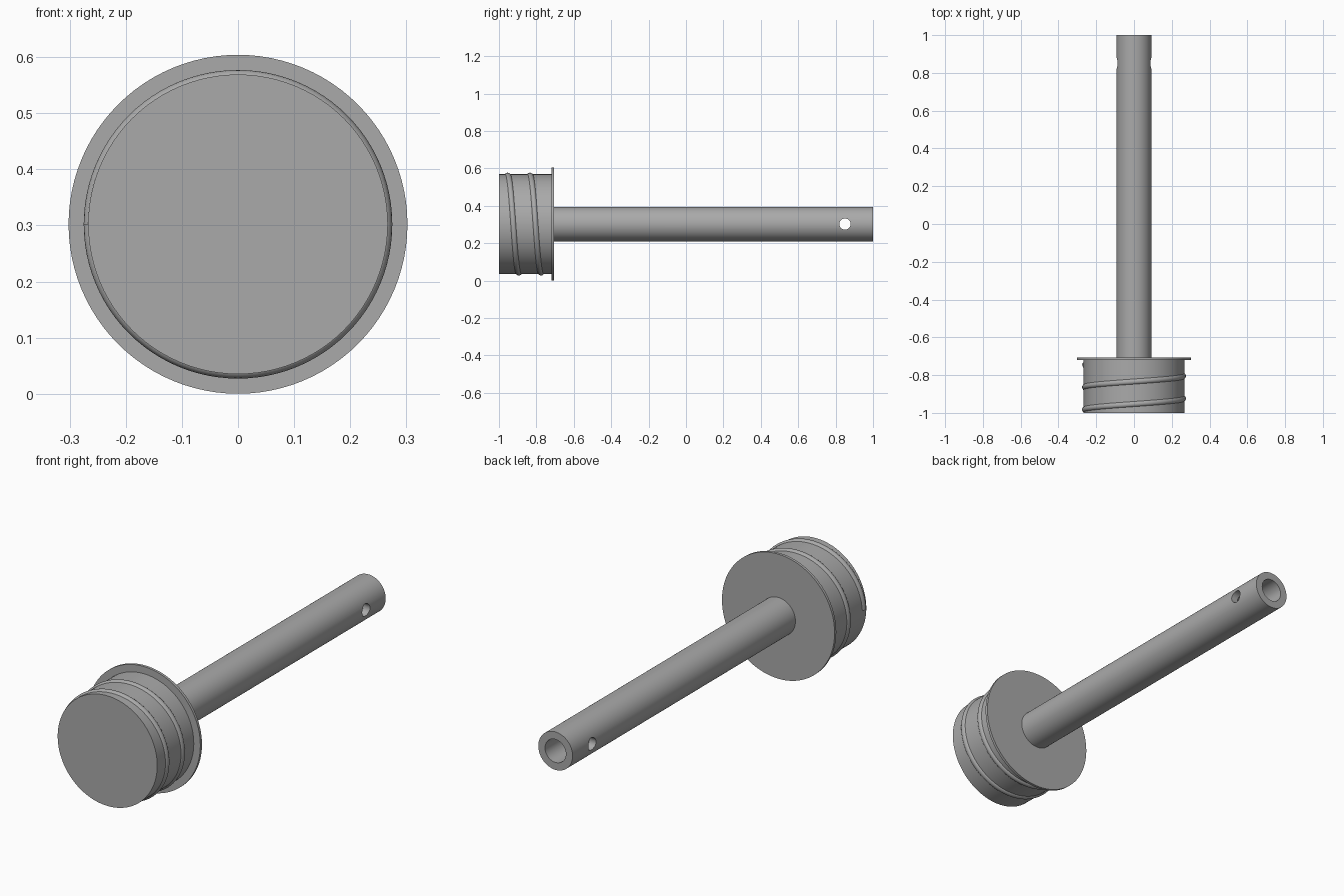
import bpy, bmesh, math
from mathutils import Vector, Matrix

if "Cube" in bpy.data.objects:
    bpy.data.objects.remove(bpy.data.objects["Cube"])

CZ = 0.302          # height of the shared axis, which runs along y
SEG = 96

grey = bpy.data.materials.new("grey plastic")
grey.diffuse_color = (0.4, 0.4, 0.4, 1)
grey.use_nodes = True
grey.node_tree.nodes["Principled BSDF"].inputs["Base Color"].default_value = grey.diffuse_color


def finish(name, bm):
    bmesh.ops.recalc_face_normals(bm, faces=bm.faces)
    me = bpy.data.meshes.new(name)
    bm.to_mesh(me)
    bm.free()
    me.materials.append(grey)
    ob = bpy.data.objects.new(name, me)
    bpy.context.collection.objects.link(ob)
    return ob


def smooth(ob):
    bpy.ops.object.select_all(action='DESELECT')
    ob.select_set(True)
    bpy.context.view_layer.objects.active = ob
    bpy.ops.object.shade_smooth_by_angle(angle=math.radians(35))


def lathe(name, profile):
    """Revolve (radius, y) points about the axis; radius 0 closes an end."""
    bm = bmesh.new()
    vs = [bm.verts.new((r, y, CZ)) for r, y in profile]
    es = [bm.edges.new(p) for p in zip(vs, vs[1:])]
    bmesh.ops.spin(bm, geom=vs + es, cent=(0, 0, CZ), axis=(0, 1, 0),
                   angle=math.tau, steps=SEG, use_merge=False)
    bmesh.ops.remove_doubles(bm, verts=bm.verts, dist=1e-5)
    bmesh.ops.dissolve_degenerate(bm, edges=bm.edges, dist=1e-6)
    return finish(name, bm)


# Plug body with thin flange
smooth(lathe("plug_body", [(0, -1), (0.267, -1), (0.267, -0.72), (0.302, -0.72),
                           (0.302, -0.707), (0, -0.707)]))

# Hollow rod
rod = lathe("hollow_rod", [(0, -0.708), (0.092, -0.708), (0.092, 1), (0.056, 1),
                           (0.056, -0.70), (0, -0.70)])

# Cross hole near the open end of the rod
bm = bmesh.new()
bmesh.ops.create_cone(bm, cap_ends=True, segments=40, radius1=0.03, radius2=0.03, depth=0.4,
                      matrix=Matrix.Translation((0, 0.85, CZ)) @ Matrix.Rotation(math.pi / 2, 4, 'Y'))
cutter = finish("hole_cutter", bm)
cutter.hide_render = True
mod = rod.modifiers.new("cross_hole", 'BOOLEAN')
mod.operation, mod.solver, mod.object = 'DIFFERENCE', 'EXACT', cutter
bpy.context.view_layer.objects.active = rod
bpy.ops.object.modifier_apply(modifier=mod.name)
bpy.data.objects.remove(cutter)
smooth(rod)

# Rounded thread: two turns from the left side, climbing towards the flange
bm = bmesh.new()
TURNS, PITCH, RAD, WIRE, SIDES = 2, 0.119, 0.2585, 0.0165, 16
rings = []
for i in range(TURNS * SEG + 1):
    t = i / SEG
    a = math.pi - math.tau * t
    out = Vector((math.cos(a), 0, math.sin(a)))
    mid = Vector((0, -0.983 + PITCH * t, CZ)) + out * RAD
    rings.append([bm.verts.new(mid + out * WIRE * math.cos(b) + Vector((0, WIRE * math.sin(b), 0)))
                  for b in (math.tau * k / SIDES for k in range(SIDES))])
for p, q in zip(rings, rings[1:]):
    for k in range(SIDES):
        n = (k + 1) % SIDES
        bm.faces.new((p[k], p[n], q[n], q[k]))
bm.faces.new(rings[0])
bm.faces.new(rings[-1])
smooth(finish("thread", bm))
